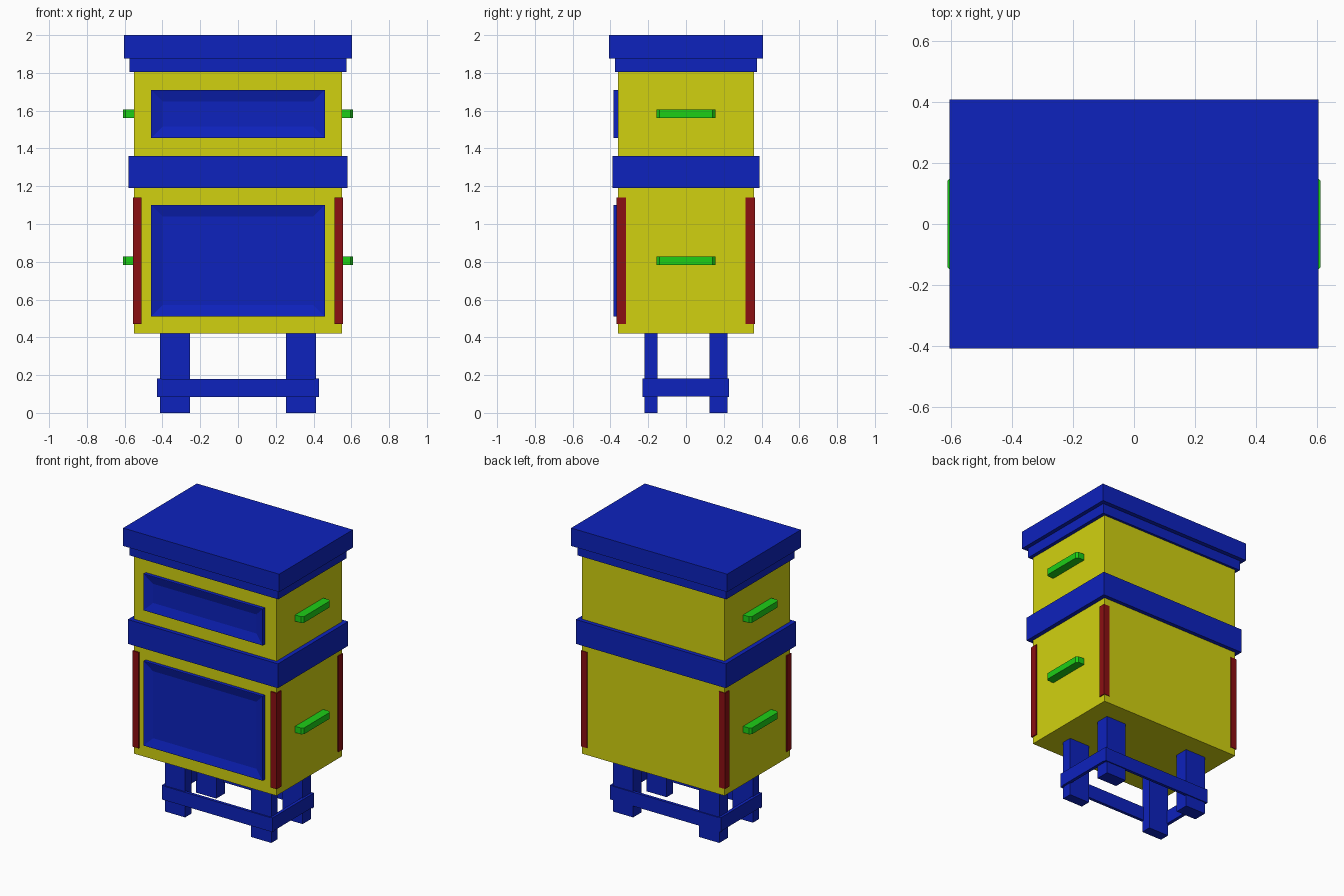
import bpy
import bmesh
from mathutils import Vector

cube = bpy.data.objects.get("Cube")
if cube:
    bpy.data.objects.remove(cube, do_unlink=True)


def material(name, rgb):
    mat = bpy.data.materials.new(name)
    mat.use_nodes = True
    colour = (*rgb, 1)
    mat.diffuse_color = colour
    mat.node_tree.nodes["Principled BSDF"].inputs["Base Color"].default_value = colour
    return mat


BLUE = material("blue paint", (0.004, 0.016, 0.51))
YELLOW = material("yellow paint", (0.64, 0.64, 0.005))
RED = material("dark red paint", (0.26, 0.005, 0.006))
GREEN = material("green paint", (0.012, 0.62, 0.008))


def finish(bm, name, mat):
    bmesh.ops.recalc_face_normals(bm, faces=bm.faces)
    mesh = bpy.data.meshes.new(name)
    bm.to_mesh(mesh)
    bm.free()
    mesh.materials.append(mat)
    obj = bpy.data.objects.new(name, mesh)
    bpy.context.collection.objects.link(obj)
    return obj


def box_mesh(low, high):
    low, high = Vector(low), Vector(high)
    bm = bmesh.new()
    bmesh.ops.create_cube(bm, size=1)
    bmesh.ops.scale(bm, vec=high - low, verts=bm.verts)
    bmesh.ops.translate(bm, vec=(low + high) / 2, verts=bm.verts)
    return bm


def box(name, low, high, mat):
    return finish(box_mesh(low, high), name, mat)


def slab(name, half_x, half_y, z0, z1, mat):
    return box(name, (-half_x, -half_y, z0), (half_x, half_y, z1), mat)


# Stacked body, collar and roof
slab("lower_body", 0.55, 0.36, 0.42, 1.19, YELLOW)
slab("middle_collar", 0.58, 0.388, 1.19, 1.36, BLUE)
slab("upper_body", 0.55, 0.36, 1.36, 1.805, YELLOW)
slab("roof_lip", 0.575, 0.377, 1.805, 1.875, BLUE)
slab("roof", 0.603, 0.407, 1.875, 2.0, BLUE)


# Front panels with a shallow sloped recess
def panel(name, z0, z1):
    bm = box_mesh((-0.46, -0.385, z0), (0.46, -0.355, z1))
    bm.normal_update()
    front = [f for f in bm.faces if f.normal.y < -0.9]
    bmesh.ops.inset_region(bm, faces=front, thickness=0.006)
    bmesh.ops.inset_region(bm, faces=front, thickness=0.08, depth=-0.018)
    return finish(bm, name, BLUE)


panel("upper_front_panel", 1.455, 1.71)
panel("lower_front_panel", 0.51, 1.10)


# Side handles with chamfered outer ends
def handle(name, side, z):
    bm = box_mesh((0.54, -0.155, z - 0.022), (0.61, 0.155, z + 0.022))
    ends = [e for e in bm.edges if all(v.co.x > 0.6 for v in e.verts)
            and abs(e.verts[0].co.z - e.verts[1].co.z) > 0.01]
    bmesh.ops.bevel(bm, geom=ends, offset=0.014, segments=1, affect='EDGES')
    bmesh.ops.scale(bm, vec=(side, 1, 1), verts=bm.verts)
    return finish(bm, name, GREEN)


for side, label in ((1, "left"), (-1, "right")):
    handle(f"upper_{label}_handle", side, 1.583)
    handle(f"lower_{label}_handle", side, 0.805)

    # Corner strips and legs
    for end, y0, y1, leg0, leg1 in (("front", -0.368, -0.318, -0.22, -0.15),
                                    ("back", 0.315, 0.364, 0.125, 0.22)):
        xs = sorted((side * 0.51, side * 0.557))
        box(f"{end}_{label}_corner_strip", (xs[0], y0, 0.47), (xs[1], y1, 1.14), RED)
        xs = sorted((side * 0.255, side * 0.412))
        box(f"{end}_{label}_leg", (xs[0], leg0, 0), (xs[1], leg1, 0.425), BLUE)

    # Side rails of the stand
    xs = sorted((side * 0.405, side * 0.428))
    box(f"{label}_rail", (xs[0], -0.229, 0.088), (xs[1], 0.227, 0.183), BLUE)

# Front and back rails of the stand
box("front_rail", (-0.428, -0.229, 0.083), (0.428, -0.208, 0.18), BLUE)
box("back_rail", (-0.428, 0.206, 0.083), (0.428, 0.227, 0.18), BLUE)
